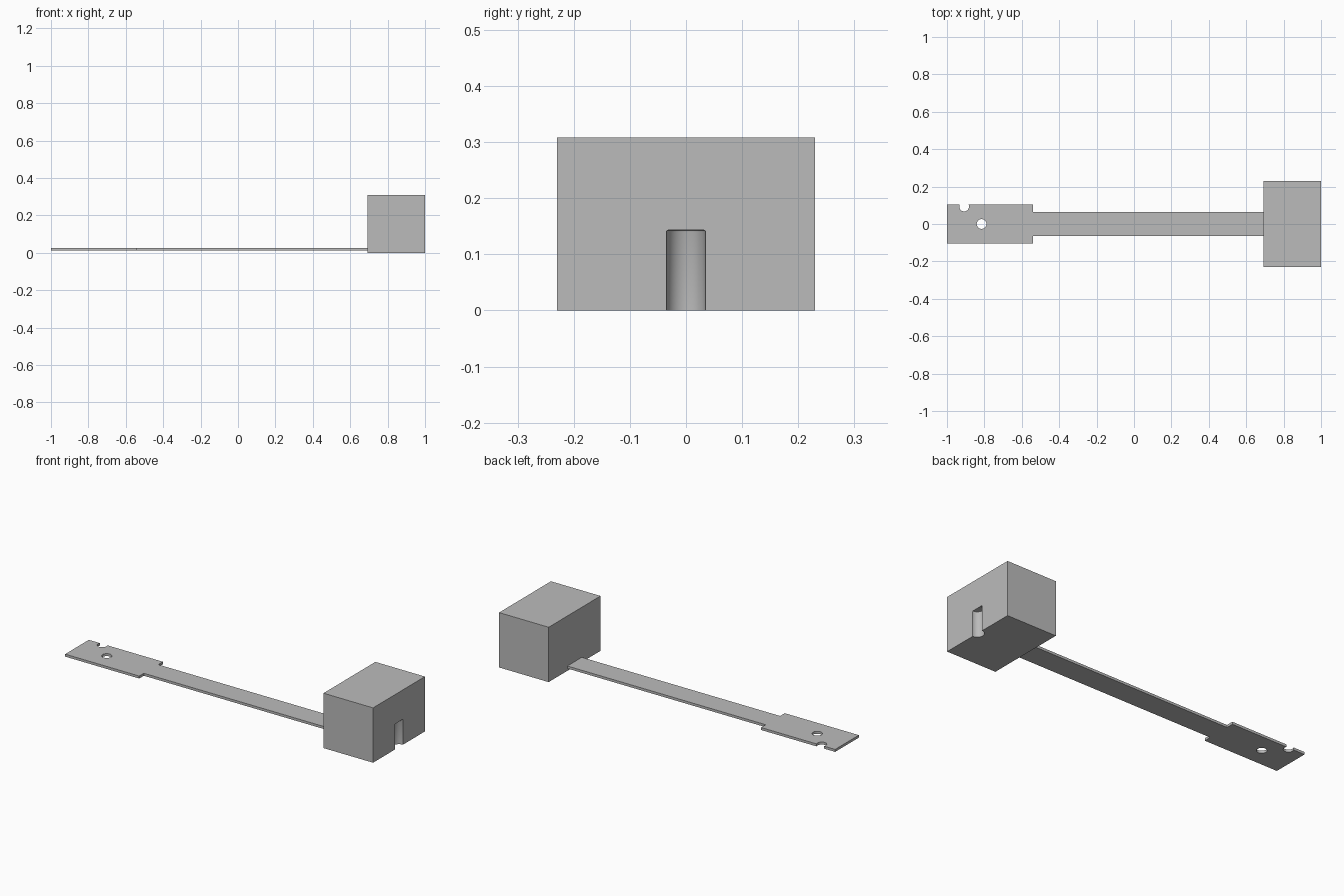
import bpy
import bmesh

if "Cube" in bpy.data.objects:
    bpy.data.objects.remove(bpy.data.objects["Cube"], do_unlink=True)

GREY = (0.5, 0.5, 0.5, 1.0)
grey = bpy.data.materials.new("plain_grey")
grey.use_nodes = True
grey.diffuse_color = GREY
grey.node_tree.nodes["Principled BSDF"].inputs["Base Color"].default_value = GREY


def prism(name, outline, z0, z1):
    """Extrude a flat outline from z0 up to z1."""
    bm = bmesh.new()
    face = bm.faces.new([bm.verts.new((x, y, z0)) for x, y in outline])
    top = bmesh.ops.extrude_face_region(bm, geom=[face])
    verts = [g for g in top["geom"] if isinstance(g, bmesh.types.BMVert)]
    bmesh.ops.translate(bm, verts=verts, vec=(0, 0, z1 - z0))
    bmesh.ops.recalc_face_normals(bm, faces=bm.faces)
    mesh = bpy.data.meshes.new(name)
    bm.to_mesh(mesh)
    bm.free()
    obj = bpy.data.objects.new(name, mesh)
    bpy.context.collection.objects.link(obj)
    mesh.materials.append(grey)
    return obj


def activate(obj):
    bpy.ops.object.select_all(action="DESELECT")
    obj.select_set(True)
    bpy.context.view_layer.objects.active = obj


def drill(target, x, y, radius, z0, z1, rim=0.0):
    """Cut a round upright hole, with an optional softened end."""
    bpy.ops.mesh.primitive_cylinder_add(
        vertices=48, radius=radius, depth=z1 - z0, location=(x, y, (z0 + z1) / 2))
    cutter = bpy.context.object
    cutter.name = "drill_cutter"
    cutter.hide_render = True
    cutter.data.materials.append(grey)
    if rim:
        bev = cutter.modifiers.new("rim", "BEVEL")
        bev.width = rim
        bev.segments = 2
        bev.limit_method = "ANGLE"
    activate(target)
    cut = target.modifiers.new("hole", "BOOLEAN")
    cut.operation = "DIFFERENCE"
    cut.solver = "EXACT"
    cut.object = cutter
    bpy.ops.object.modifier_apply(modifier=cut.name)
    bpy.data.objects.remove(cutter, do_unlink=True)


# Flat arm: wide tab at one end, narrow strip running to the block
half = [(-1.0, 0.105), (-0.54, 0.105), (-0.54, 0.064), (0.692, 0.064)]
arm = prism("flat_arm", half + [(x, -y) for x, y in reversed(half)], 0.013, 0.027)
drill(arm, -0.815, 0.0, 0.026, -0.1, 0.1)     # round hole in the tab
drill(arm, -0.908, 0.093, 0.026, -0.1, 0.1)   # notch open to the tab's edge

# Heavy end block with a half-round groove rising from its base
block = prism("end_block", [(0.692, -0.23), (1.0, -0.23), (1.0, 0.23), (0.692, 0.23)],
              0.0, 0.308)
drill(block, 1.0, 0.0, 0.035, -0.1, 0.143, rim=0.003)

for obj in (arm, block):
    activate(obj)
    bpy.ops.object.shade_smooth_by_angle()
